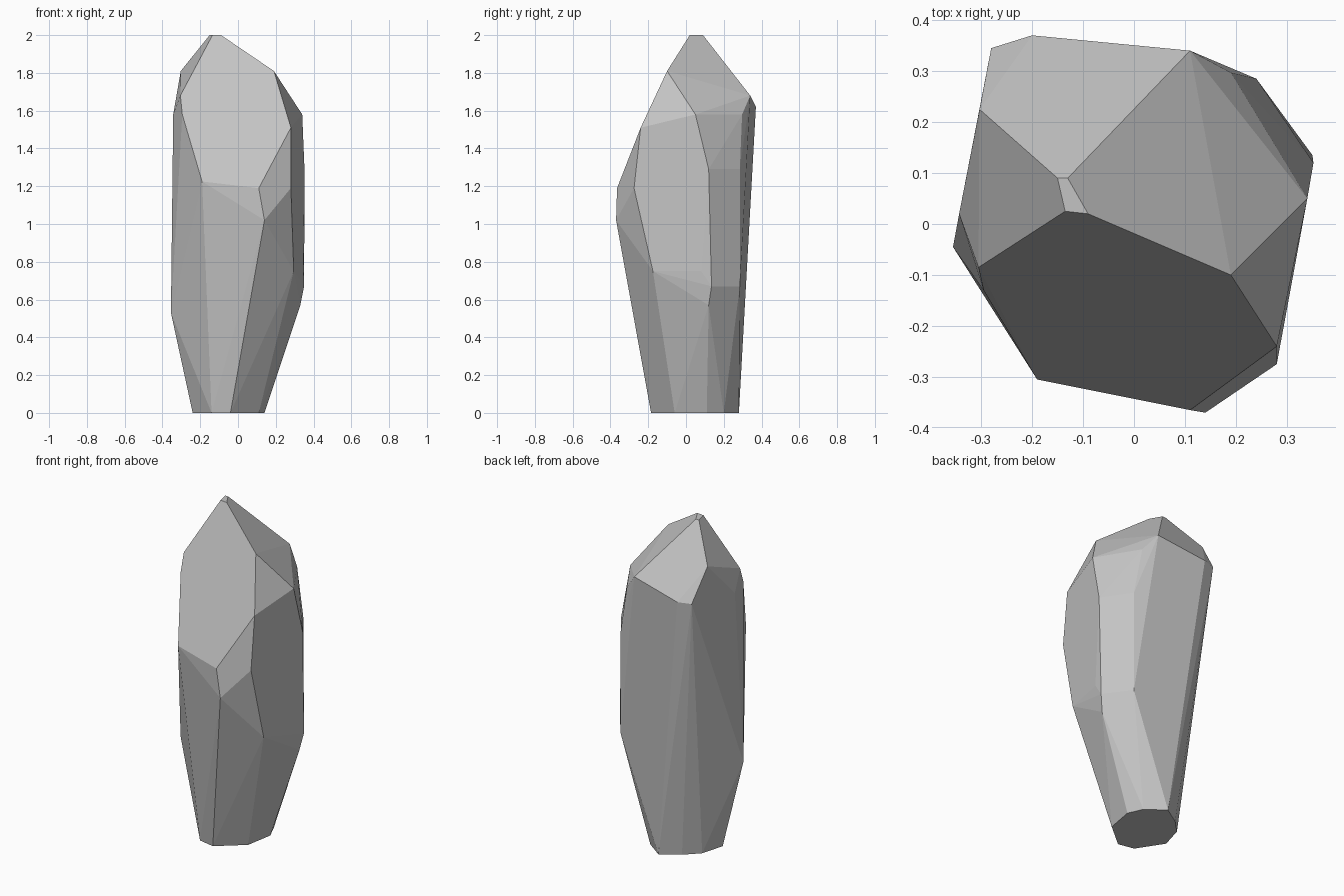
import bpy
import bmesh
import math
from mathutils import Vector

# Remove the default object only
default_cube = bpy.data.objects.get("Cube")
if default_cube:
    bpy.data.objects.remove(default_cube, do_unlink=True)


def flat_material(name, shade):
    """One plain grey, set for both viewport and render."""
    material = bpy.data.materials.new(name)
    material.use_nodes = True
    colour = (shade, shade, shade, 1)
    material.diffuse_color = colour
    shader = material.node_tree.nodes["Principled BSDF"]
    shader.inputs["Base Color"].default_value = colour
    shader.inputs["Roughness"].default_value = 1
    return material


def level(height, *corners):
    """Corners of one horizontal cross-section, as points in space."""
    return [Vector((x, y, height)) for x, y in corners]


def convex_stone(name, corners, material):
    """Wrap the corners in a faceted convex skin with flat faces."""
    bm = bmesh.new()
    for corner in corners:
        bm.verts.new(corner)
    hull = bmesh.ops.convex_hull(bm, input=bm.verts[:], use_existing_faces=False)
    leftovers = {g for g in hull["geom_interior"] + hull["geom_unused"]
                 if isinstance(g, bmesh.types.BMVert) and g.is_valid}
    bmesh.ops.delete(bm, geom=list(leftovers), context="VERTS")
    # Join the nearly coplanar triangles into larger cut facets
    bmesh.ops.dissolve_limit(bm, angle_limit=math.radians(3),
                             verts=bm.verts[:], edges=bm.edges[:])
    bmesh.ops.recalc_face_normals(bm, faces=bm.faces[:])
    mesh = bpy.data.meshes.new(name)
    bm.to_mesh(mesh)
    bm.free()
    mesh.materials.append(material)
    stone = bpy.data.objects.new(name, mesh)
    bpy.context.collection.objects.link(stone)
    return stone


# Narrow foot the stone stands on
foot = level(0, (-.14, -.165), (-.04, -.185), (.11, -.06), (.14, .11),
             (.1, .2), (-.01, .28), (-.12, .21), (-.2, .13), (-.24, -.01))

# Lower bulge, where the sides turn from flaring to upright
bulge = (level(.53, (-.355, -.045))
         + level(.57, (.33, .12))
         + level(.67, (.35, .135), (.24, .285))
         + level(.75, (.295, -.175), (.345, .08)))

# Front chin and back shoulder facets
shoulder = (level(1.02, (.14, -.37))
            + level(1.19, (.11, -.365), (.28, -.275))
            + level(1.225, (-.19, -.305))
            + level(1.29, (.352, .12), (.24, .285)))

# Upper edge, where the sides meet the sloping crown
crown = (level(1.51, (.28, -.24))
         + level(1.58, (-.295, -.13), (-.343, .02), (.34, .05), (.19, .297))
         + level(1.62, (-.2, .37), (-.28, .345))
         + level(1.68, (-.305, -.085), (.11, .34))
         + level(1.81, (.19, -.1), (-.303, .225)))

# Small flat tip
tip = level(2, (-.15, .09), (-.13, .09), (-.09, .02), (-.135, .025))

stone_grey = flat_material("stone grey", .55)
convex_stone("standing_stone", foot + bulge + shoulder + crown + tip, stone_grey)
